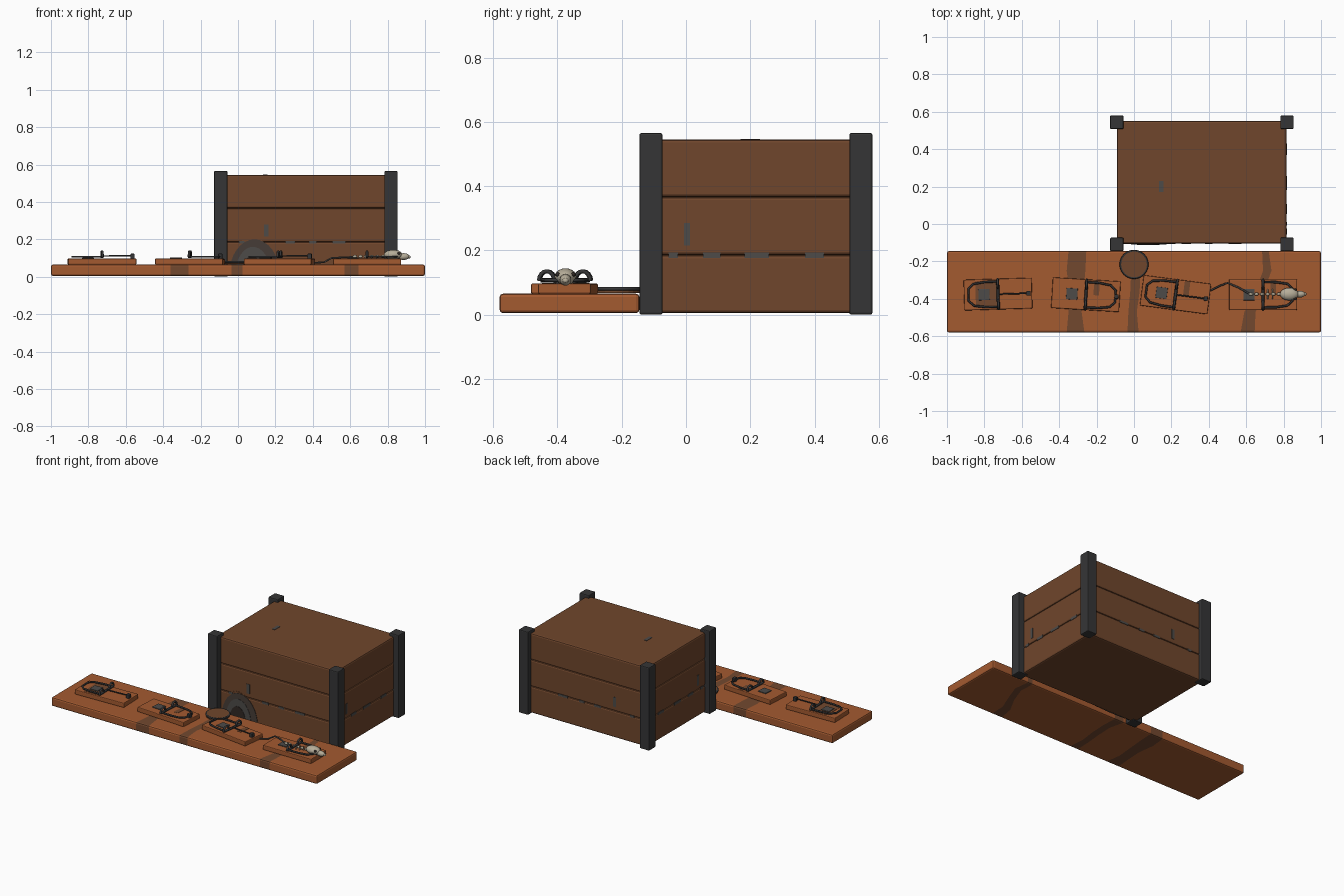
import bpy, bmesh
from math import radians, sin, cos, pi
from mathutils import Matrix, Vector

if "Cube" in bpy.data.objects:
    bpy.data.objects.remove(bpy.data.objects["Cube"], do_unlink=True)


def material(name, r, g, b):
    m = bpy.data.materials.new(name)
    m.use_nodes = True
    m.diffuse_color = (r, g, b, 1)
    m.node_tree.nodes["Principled BSDF"].inputs["Base Color"].default_value = (r, g, b, 1)
    return m


ORANGE = material("orange_wood", .37, .103, .03)
STAIN = material("stained_wood", .17, .066, .028)
BROWN = material("brown_wood", .16, .061, .025)
IRON = material("dark_iron", .036, .036, .037)
GREY = material("worn_grey", .075, .07, .066)
HOLE = material("hole_grey", .062, .046, .038)
DARK = material("hole_dark", .03, .022, .018)
BONE = material("bone", .47, .42, .32)
HERE = Matrix.Identity(4)


def finish(bm, name, mats, bevel=0, smooth=False, frame=HERE):
    bmesh.ops.recalc_face_normals(bm, faces=bm.faces)
    me = bpy.data.meshes.new(name)
    bm.to_mesh(me)
    bm.free()
    for m in mats:
        me.materials.append(m)
    for p in me.polygons:
        p.use_smooth = smooth
    ob = bpy.data.objects.new(name, me)
    bpy.context.collection.objects.link(ob)
    ob.matrix_world = frame
    if bevel:
        mod = ob.modifiers.new("bevel", "BEVEL")
        mod.width, mod.segments = bevel, 2
        mod.limit_method, mod.angle_limit = "ANGLE", radians(50)
    return ob


def box(name, lo, hi, mat, bevel=0, frame=HERE):
    lo, hi = Vector(lo), Vector(hi)
    bm = bmesh.new()
    bmesh.ops.create_cube(bm, size=1)
    for v in bm.verts:
        v.co = (lo + hi) / 2 + v.co * (hi - lo)
    return finish(bm, name, [mat], bevel, frame=frame)


def ball(name, centre, radii, mat, frame=HERE):
    bm = bmesh.new()
    bmesh.ops.create_uvsphere(bm, u_segments=16, v_segments=10, radius=1)
    for v in bm.verts:
        v.co = Vector(centre) + v.co * Vector(radii)
    return finish(bm, name, [mat], smooth=True, frame=frame)


def wire(name, pts, r, mat, frame=HERE, closed=False):
    cu = bpy.data.curves.new(name, "CURVE")
    cu.dimensions = "3D"
    cu.bevel_depth, cu.bevel_resolution, cu.use_fill_caps = r, 1, True
    sp = cu.splines.new("POLY")
    sp.points.add(len(pts) - 1)
    for p, co in zip(sp.points, pts):
        p.co = (*co, 1)
    sp.use_cyclic_u = closed
    cu.materials.append(mat)
    ob = bpy.data.objects.new(name, cu)
    bpy.context.collection.objects.link(ob)
    ob.matrix_world = frame


def disc(name, centre, r, depth, mat):
    bm = bmesh.new()
    bmesh.ops.create_cone(bm, cap_ends=True, segments=24, radius1=r, radius2=r, depth=depth,
                          matrix=Matrix.Translation(centre))
    return finish(bm, name, [mat])


# Long floor plank, with wandering stain bands between pairs of stations
rows = [-.58, -.47, -.36, -.25, -.145]
stations = [[-1] * 5,
            [-.36, -.35, -.345, -.36, -.35], [-.265, -.28, -.27, -.26, -.255],
            [-.035, -.03, -.02, -.015, -.04], [.025, .015, .03, .035, .03],
            [.57, .59, .65, .69, .685], [.645, .65, .695, .735, .72],
            [1] * 5]
bm = bmesh.new()
rings = []
for xs in stations:
    ring = [bm.verts.new((x, y, .065)) for x, y in zip(xs, rows)]
    ring += [bm.verts.new((x, y, .005)) for x, y in zip(xs[::-1], rows[::-1])]
    rings.append(ring)
for i, (a, b) in enumerate(zip(rings, rings[1:])):
    for k in range(len(a)):
        j = (k + 1) % len(a)
        bm.faces.new((a[k], a[j], b[j], b[k])).material_index = i % 2
for ring in (rings[0], rings[-1]):
    bm.faces.new(ring)
finish(bm, "floor_plank", [ORANGE, STAIN], bevel=.01)

# Crate of three stacked boards, with iron corner posts
levels = [.005, .185, .366, .545]
for n, (z0, z1) in enumerate(zip(levels, levels[1:])):
    box(f"crate_board_{n}", (-.09, -.105, z0), (.815, .55, z1), BROWN, .01)
for x in (-.128, .782):
    for y in (-.145, .508):
        box("corner_post", (x, y, 0), (x + .072, y + .072, .565), IRON, .006)

# Worn patches on the crate faces
for x, w in ((.02, .03), (.28, .05), (.4, .04), (.54, .07)):
    for y in (-.105, .55):
        box("long_side_wear", (x - w / 2, y - .002, .177), (x + w / 2, y + .002, .192), GREY)
for y, w in ((-.04, .03), (.08, .055), (.22, .075), (.4, .06)):
    for x in (-.09, .815):
        box("short_side_wear", (x - .002, y - w / 2, .176), (x + .002, y + w / 2, .194), GREY)
for y in (-.105, .55):
    box("side_scuff", (.14, y - .002, .215), (.162, y + .002, .28), GREY)
for x in (-.09, .815):
    box("side_scuff", (x - .002, -.007, .215), (x + .002, .012, .285), GREY)
box("top_scuff", (.135, .17, .543), (.158, .23, .547), GREY)


# Gnawed hole on the crate front, as layered arched plates
def arch(name, cx, rx, rz, depth, mat):
    bm = bmesh.new()
    pts = [(cx + rx * cos(pi * t / 16), .01 + rz * sin(pi * t / 16)) for t in range(17)]
    f = bm.faces.new([bm.verts.new((x, -.104, z)) for x, z in pts])
    ext = bmesh.ops.extrude_face_region(bm, geom=[f])["geom"]
    for v in ext:
        if isinstance(v, bmesh.types.BMVert):
            v.co.y -= depth
    finish(bm, name, [mat])


arch("hole_rim", .075, .13, .2, .002, BROWN)
arch("hole_edge", .088, .135, .19, .004, HOLE)
arch("hole_middle", .08, .095, .15, .006, GREY)
arch("hole_inside", .075, .06, .1, .008, DARK)

# Round lid lying on the plank
disc("lid", (0, -.216, .076), .073, .018, BROWN)
wire("lid_rim", [(.072 * cos(a * pi / 12), -.216 + .072 * sin(a * pi / 12), .08)
                 for a in range(24)], .006, IRON, closed=True)


# Spring traps
def trap(x, y, turn, snapped):
    f = Matrix.Translation((x, y, .065)) @ Matrix.Rotation(radians(turn), 4, "Z")
    s = 1 if snapped else -1
    box("trap_base", (-.182, -.082, 0), (.182, .082, .032), ORANGE, .005, f)
    box("trap_stain", (-.12, -.07, .03), (-.005, .07, .0335), STAIN, 0, f) if turn > 1 else \
        box("trap_stain", (.04, .0, .03), (.07, .078, .0335), STAIN, 0, f)
    box("trap_pedal", (-.105, -.03, .032), (-.045, .03, .038), GREY, .002, f)
    wire("trap_hinge", [(0, -.075, .042), (0, .075, .042)], .008, IRON, f)
    # Jaw drawn as half and mirrored
    half = [(0, .068), (.07, .067), (.13, .058), (.158, .032)]
    loop = half + [(px, -py) for px, py in reversed(half)]
    wire("trap_jaw", [(s * px, py, .042) for px, py in loop], .006, IRON, f)
    for side in (-1, 1):
        wire("trap_spring", [(0, side * .056 + .024 * cos(pi * t / 8), .04 + .03 * sin(pi * t / 8))
                             for t in range(9)], .007, IRON, f)
    box("trap_catch", (.152, -.012, .03), (.174, .012, .058), IRON, .003, f)
    if not snapped:
        wire("trap_rod", [(-.0, 0, .046), (.165, 0, .048)], .004, IRON, f)


trap(-.727, -.375, 1.7, False)
trap(-.257, -.378, -3.5, True)
trap(.222, -.378, -7.5, False)
trap(.69, -.378, 0, True)

# Small skeleton caught in the last trap
ball("skull", (.83, -.375, .118), (.05, .034, .026), BONE)
ball("snout", (.885, -.375, .108), (.032, .018, .018), BONE)
ball("nose", (.915, -.375, .106), (.008, .009, .008), BONE)
for side in (-1, 1):
    ball("eye_socket", (.86, -.375 + side * .024, .125), (.009, .007, .007), DARK)
for n in range(6):
    ball("spine_bone", (.625 + n * .03, -.375, .108), (.012, .008, .008), BONE)
for x in (.69, .715, .74):
    wire("rib", [(x, -.375 + .025 * cos(pi * t / 6), .1 + .012 * sin(pi * t / 6))
                 for t in range(7)], .003, BONE)
wire("tail", [(.62, -.375, .106), (.56, -.34, .104), (.5, -.315, .1), (.46, -.33, .078),
              (.41, -.355, .074)], .005, GREY)
